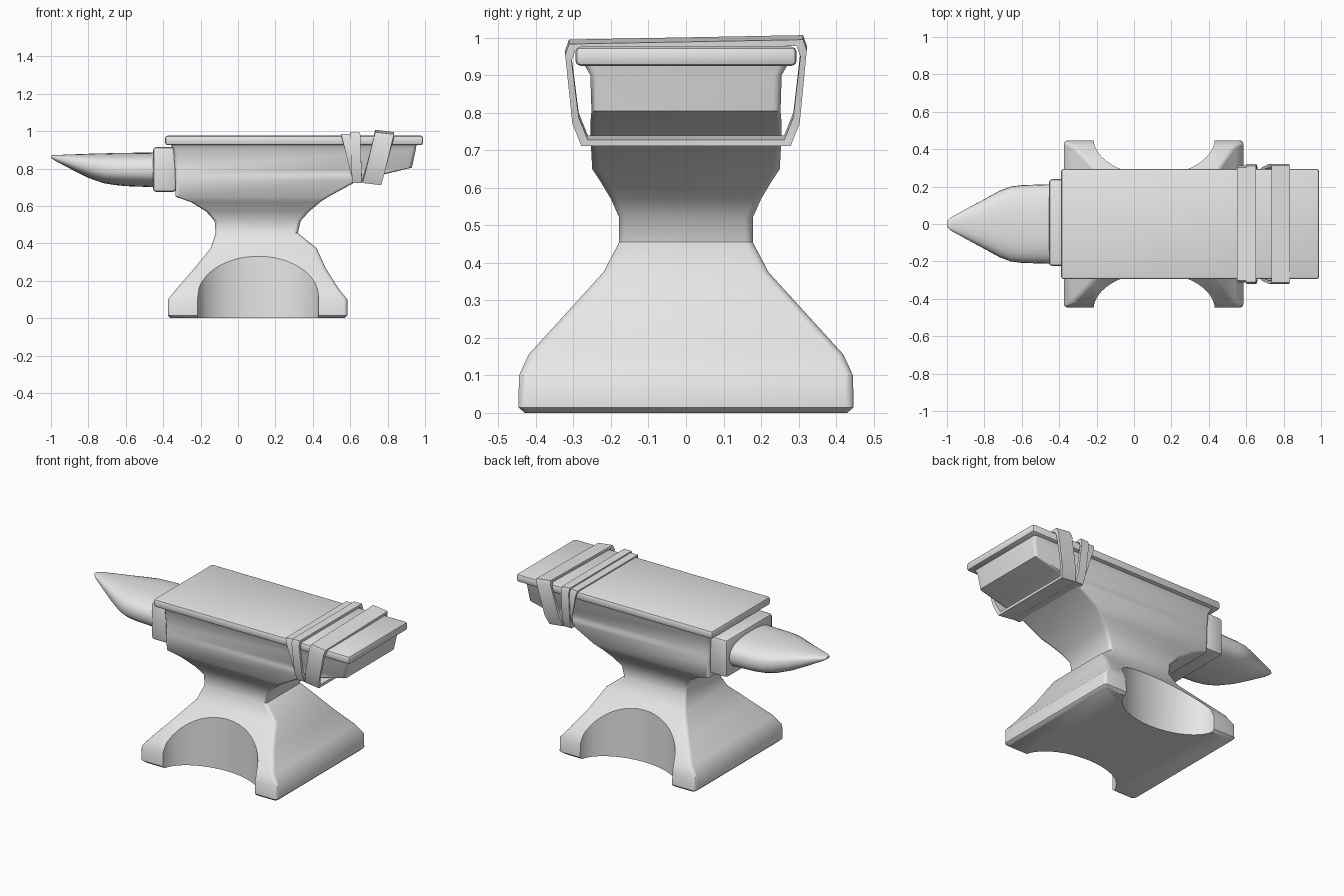
import bpy, bmesh
from math import cos, sin, pi, radians, copysign

if "Cube" in bpy.data.objects:
    bpy.data.objects.remove(bpy.data.objects["Cube"], do_unlink=True)

metal = bpy.data.materials.new("plain grey")
metal.use_nodes = True
GREY = (0.8, 0.8, 0.8, 1)
metal.diffuse_color = GREY
metal.node_tree.nodes["Principled BSDF"].inputs["Base Color"].default_value = GREY


def finish(name, bm, angle=40):
    bmesh.ops.recalc_face_normals(bm, faces=bm.faces)
    mesh = bpy.data.meshes.new(name)
    bm.to_mesh(mesh)
    bm.free()
    mesh.materials.append(metal)
    ob = bpy.data.objects.new(name, mesh)
    bpy.context.collection.objects.link(ob)
    smooth(ob, angle)
    return ob


def smooth(ob, angle=40):
    bpy.ops.object.select_all(action="DESELECT")
    ob.select_set(True)
    bpy.context.view_layer.objects.active = ob
    bpy.ops.object.shade_smooth_by_angle(angle=radians(angle))


def loft(name, rings, closed=False):
    """Skin equal-length rings of points; cap the ends unless closed."""
    bm = bmesh.new()
    rows = [[bm.verts.new(p) for p in ring] for ring in rings]
    pairs = list(zip(rows, rows[1:])) + ([(rows[-1], rows[0])] if closed else [])
    for a, b in pairs:
        for i in range(len(a)):
            j = (i + 1) % len(a)
            bm.faces.new((a[i], a[j], b[j], b[i]))
    if not closed:
        bm.faces.new(rows[0])
        bm.faces.new(rows[-1])
    return finish(name, bm)


def rounded_rect(x0, x1, hy, r, z, steps=3):
    corners = [(x1 - r, hy - r), (x0 + r, hy - r), (x0 + r, r - hy), (x1 - r, r - hy)]
    return [(cx + r * cos(a), cy + r * sin(a), z)
            for k, (cx, cy) in enumerate(corners)
            for a in [(k + s / steps) * pi / 2 for s in range(steps + 1)]]


def box(name, x0, x1, y0, y1, z0, z1, bevel):
    bm = bmesh.new()
    bmesh.ops.create_cube(bm, size=1)
    for v in bm.verts:
        v.co = (x1 if v.co.x > 0 else x0, y1 if v.co.y > 0 else y0, z1 if v.co.z > 0 else z0)
    bmesh.ops.bevel(bm, geom=bm.edges[:], offset=bevel, segments=2, profile=0.5, affect="EDGES")
    return finish(name, bm)


# Body: foot, waist and overhanging tail, as (z, x min, x max, half depth)
sections = [
    (0.00, -0.36, 0.57, 0.43), (0.015, -0.375, 0.585, 0.447), (0.10, -0.375, 0.585, 0.445),
    (0.155, -0.33, 0.54, 0.42), (0.265, -0.235, 0.47, 0.32), (0.375, -0.145, 0.42, 0.22),
    (0.455, -0.12, 0.32, 0.178), (0.52, -0.125, 0.335, 0.178), (0.57, -0.17, 0.38, 0.20),
    (0.62, -0.25, 0.44, 0.23), (0.65, -0.335, 0.485, 0.25), (0.74, -0.335, 0.65, 0.255),
    (0.77, -0.337, 0.785, 0.255), (0.805, -0.338, 0.93, 0.252), (0.90, -0.345, 0.95, 0.255),
    (0.93, -0.36, 0.955, 0.272)]
body = loft("body", [rounded_rect(x0, x1, hy, 0.02, z) for z, x0, x1, hy in sections])

# Scooped arches at the front and back of the foot
for side in (-1, 1):
    ring = [(0.108 + 0.325 * cos(a * pi / 24), side * 0.46 + 0.2 * sin(a * pi / 24))
            for a in range(48)]
    cutter = loft("arch_cutter", [[(x, y, z) for x, y in ring] for z in (-0.1, 0.45)])
    cutter.hide_render = True
    cut = body.modifiers.new("arch", "BOOLEAN")
    cut.operation, cut.solver, cut.object = "DIFFERENCE", "EXACT", cutter
    bpy.context.view_layer.objects.active = body
    bpy.ops.object.modifier_apply(modifier=cut.name)
    bpy.data.objects.remove(cutter, do_unlink=True)
smooth(body)

# Working face and the collar behind the horn
box("face_plate", -0.39, 0.99, -0.295, 0.295, 0.925, 0.976, 0.014)
box("collar", -0.455, -0.33, -0.225, 0.24, 0.675, 0.915, 0.018)

# Horn, as (x, bottom z, top z, half width)
horn = [(-1.0, 0.857, 0.87, 0.015), (-0.98, 0.843, 0.872, 0.035), (-0.88, 0.79, 0.876, 0.09),
        (-0.8, 0.75, 0.879, 0.133), (-0.72, 0.722, 0.881, 0.177), (-0.66, 0.712, 0.883, 0.2),
        (-0.6, 0.706, 0.884, 0.208), (-0.44, 0.70, 0.886, 0.213)]


def superellipse(x, z0, z1, hy, n=32, power=0.8):
    ring = []
    for i in range(n):
        c, s = cos(2 * pi * i / n), sin(2 * pi * i / n)
        ring.append((x, hy * copysign(abs(c) ** power, c),
                     (z0 + z1) / 2 + (z1 - z0) / 2 * copysign(abs(s) ** power, s)))
    return ring


loft("horn", [superellipse(*h) for h in horn])


# Straps wound around the tail, leaning along x between top and bottom
def strap(name, top_x, bottom_x, width, grow, tilt=0.0, rise=0.0):
    half = [(0.262, 0.74), (0.286, 0.8), (0.305, 0.95), (0.295, 0.978)]
    loop = half + [(-y, z) for y, z in reversed(half)]
    rings = []
    for y, z in loop:
        t = (z - 0.74) / 0.24
        x = bottom_x + (top_x - bottom_x) * t
        lift = rise * (y / 0.3 + 1) / 2 * (t > 0.8)
        up = 1 if z > 0.86 else -1
        oy = y + copysign(grow, y)
        oz = z + up * grow + lift
        rings.append([(x, y, z + lift), (x + width, y, z + lift - tilt),
                      (x + width, oy, oz - tilt), (x, oy, oz)])
    return loft(name, rings, closed=True)


strap("strap_inner", 0.55, 0.615, 0.05, 0.008)
strap("strap_middle", 0.6, 0.61, 0.053, 0.016)
strap("strap_outer", 0.735, 0.665, 0.1, 0.017, tilt=0.012, rise=0.012)
